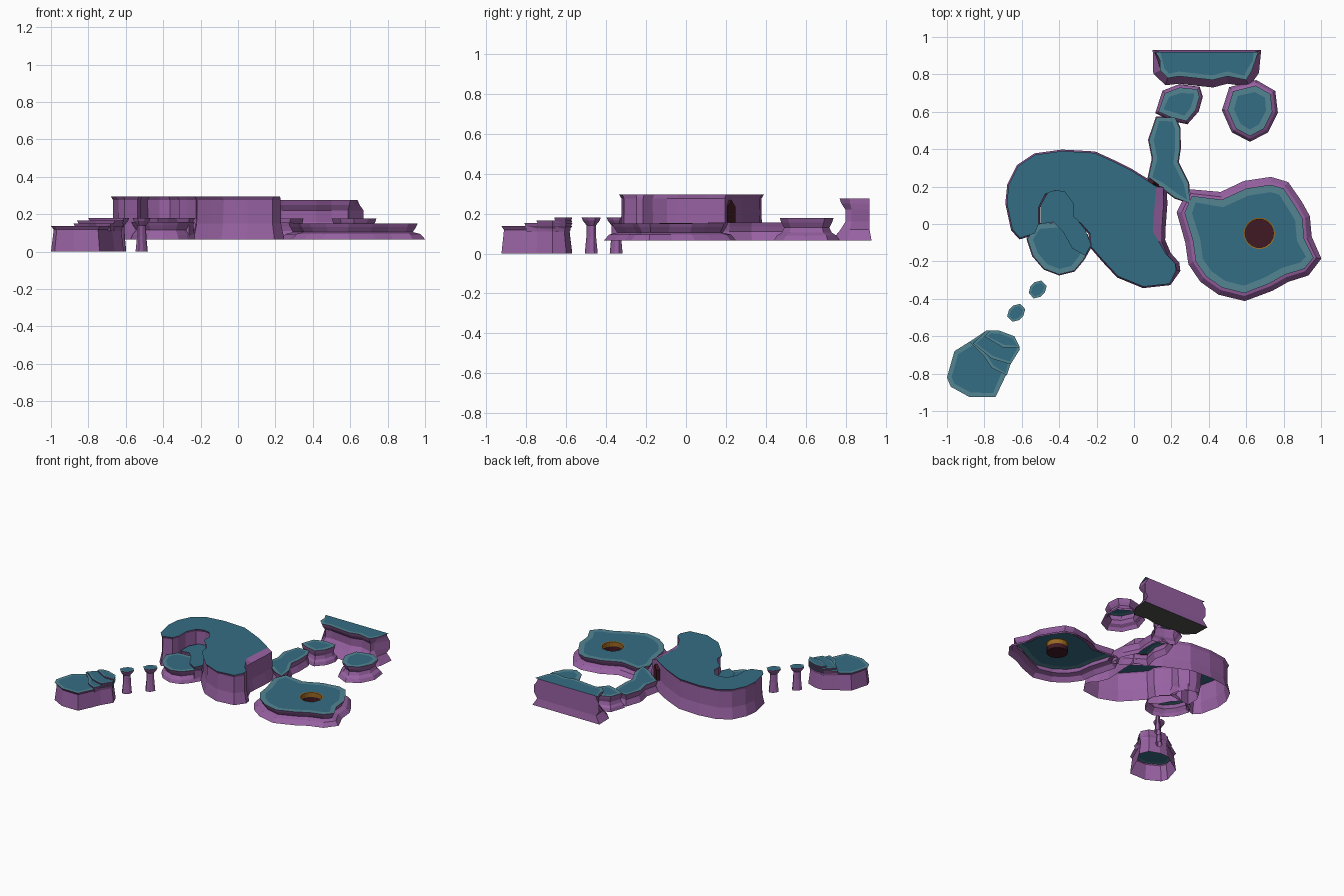
import bpy, bmesh, math
from mathutils import Vector

if "Cube" in bpy.data.objects:
    bpy.data.objects.remove(bpy.data.objects["Cube"])


def mat(name, rgb):
    m = bpy.data.materials.new(name)
    m.diffuse_color = (*rgb, 1)
    m.use_nodes = True
    m.node_tree.nodes["Principled BSDF"].inputs["Base Color"].default_value = m.diffuse_color
    return m


ROCK = mat("purple_rock", (0.31, 0.12, 0.36))
TURF = mat("teal_turf", (0.036, 0.155, 0.235))
RIM = mat("pale_turf", (0.085, 0.235, 0.29))
DARK = mat("dark_red", (0.05, 0.01, 0.018))
GOLD = mat("orange_ring", (0.32, 0.14, 0.015))
GREY = mat("grey_base", (0.08, 0.08, 0.075))


def finish(name, bm, mats):
    me = bpy.data.meshes.new(name)
    bm.to_mesh(me)
    bm.free()
    for m in mats:
        me.materials.append(m)
    ob = bpy.data.objects.new(name, me)
    bpy.context.collection.objects.link(ob)
    return ob


def island(name, pts, profile, rim=0.0, hole=None, flat_y=None, closed=False, push={}):
    """Outline in hundredths; profile = (z, outward offset) from top to bottom."""
    p = [Vector((x / 100, y / 100)) for x, y in pts]
    n = len(p)
    area = sum(p[i].x * p[(i + 1) % n].y - p[(i + 1) % n].x * p[i].y for i in range(n))
    s = 1 if area > 0 else -1
    nrm = []
    for i in range(n):
        a, b = (p[i] - p[i - 1]).normalized(), (p[(i + 1) % n] - p[i]).normalized()
        t = (a + b).normalized()
        nrm.append(Vector((t.y, -t.x)) * s)
    bm = bmesh.new()

    def ring(z, off, pushed=False):
        out = []
        for i in range(n):
            q = p[i] + nrm[i] * off
            if pushed:
                q.x += push.get(i, 0)
            if flat_y is not None and abs(p[i].y - flat_y) < 1e-4:
                q = Vector((p[i].x + math.copysign(off, nrm[i].x), flat_y + max(off, 0) * 0.25))
            out.append(bm.verts.new((q.x, q.y, z)))
        return out if s > 0 else [out[0]] + out[:0:-1]

    def band(a, b, mi):
        for i in range(n):
            j = (i + 1) % n
            bm.faces.new((a[i], b[i], b[j], a[j])).material_index = mi

    rings = [ring(z, o, k > 0) for k, (z, o) in enumerate(profile)]
    for a, b in zip(rings, rings[1:]):
        band(a, b, 0)
    top = rings[0]
    if rim:
        inner = ring(profile[0][0], -rim)
        band(inner, top, 2)
        top = inner
    if hole:
        cx, cy, r, k = hole
        c = [bm.verts.new((cx + r * math.cos(2 * math.pi * i / k),
                           cy + r * math.sin(2 * math.pi * i / k), profile[0][0])) for i in range(k)]
        edges = [bm.edges.new((c[i], c[(i + 1) % k])) for i in range(k)]
        edges += [bm.edges.get((top[i], top[(i + 1) % n])) for i in range(n)]
        res = bmesh.ops.triangle_fill(bm, edges=edges, use_beauty=True)
        for f in res["geom"]:
            if isinstance(f, bmesh.types.BMFace):
                f.material_index = 1
                f.normal_update()
                if f.normal.z < 0:
                    f.normal_flip()
    else:
        bm.faces.new(top).material_index = 1
    if closed:
        bm.faces.new(rings[-1][::-1]).material_index = 3
    return finish(name, bm, [ROCK, TURF, RIM, GREY])


# Main C-shaped plateau; its east wall leans out towards the base
island("main_plateau", [(-68, 11), (-67, 21), (-62, 31), (-53, 37), (-38.5, 39), (-21, 38), (-10, 33),
       (-2, 29), (6, 24), (12, 20), (11, 10), (10, -4), (13, -9), (17, -16), (22, -21), (22.5, -25),
       (19, -32), (5, -33.5), (-8.5, -28), (-16, -20), (-23, -12), (-23.5, -5), (-28, 0), (-32.5, 4),
       (-32.5, 11), (-37, 17), (-42, 18), (-47.5, 16), (-51, 9), (-51, 0), (-53, -5), (-61, -7.5), (-65, -3)],
       [(0.295, 0), (0.275, -0.012), (0.15, -0.01), (0.065, 0.008)],
       push={9: 0.05, 10: 0.06, 11: 0.06, 12: 0.03, 13: 0.02, 14: 0.015, 15: 0.015})

# Landing in the mouth of the plateau, with a raised alcove floor
island("landing", [(-57, -8), (-52, 0), (-33, 1.5), (-25, -6), (-23, -12), (-27, -19), (-32, -25),
       (-40, -27), (-48, -24), (-54, -17)],
       [(0.16, 0), (0.14, -0.01), (0.115, -0.025), (0.09, -0.005), (0.065, 0.005)], rim=0.03)
island("alcove_floor", [(-50, 0), (-50, 10), (-46, 17), (-41, 18), (-36, 17), (-32, 10), (-31, 3),
       (-26, -3), (-23, -11), (-26, -17), (-33, -13), (-38, -4), (-43, 1)],
       [(0.18, 0), (0.16, -0.01), (0.065, 0)])

# Front-left outcrop and its rising steps
island("outcrop", [(-100, -82), (-96, -68), (-88, -63), (-79, -57), (-72, -57), (-64, -60), (-61, -67),
       (-66, -75), (-69.5, -83), (-74, -92.5), (-88, -92.5), (-98, -87)],
       [(0.137, 0), (0.118, -0.015), (0, 0)], rim=0.025)
STEPS = [[(-88, -63), (-79, -57), (-72, -57), (-64, -60), (-61, -67), (-66, -75), (-68, -81), (-76, -77), (-80, -71)],
         [(-86, -64), (-79, -57), (-72, -57), (-64, -60), (-61, -67), (-66, -75), (-76, -72)],
         [(-80, -60), (-77, -57), (-72, -57), (-64, -60), (-61, -66), (-70, -66)]]
for i, outline in enumerate(STEPS):
    z = 0.152 + 0.014 * i
    island(f"outcrop_step_{i + 1}", outline, [(z, 0), (z - 0.014, -0.006), (0.11, -0.012)], rim=0.015)

# Two stepping pillars
for i, (x, y) in enumerate([(-51.5, -35), (-63, -47.5)]):
    ring = [(x + r * math.cos(a), y + r * math.sin(a)) for a, r in
            ((math.radians(22 + 45 * k), (5.2, 4.2)[k % 4 > 1]) for k in range(8))]
    island(f"pillar_{i + 1}", ring, [(0.18, 0), (0.165, -0.006), (0.14, -0.026), (0.08, -0.024), (0, -0.016)], rim=0.012)

# Causeway leading back from the plateau
island("causeway", [(12, 57), (22, 57), (24.5, 51), (24.5, 40), (23.5, 33), (29, 22), (30, 11), (22, 14),
       (14, 20), (7.5, 24), (10, 35), (8, 45)],
       [(0.155, 0), (0.135, -0.008), (0.11, -0.015), (0.065, 0.005)], rim=0.025)
PAD = [(0.178, 0), (0.155, -0.008), (0.13, -0.022), (0.105, -0.01), (0.09, 0.015), (0.065, 0.03)]
island("causeway_head", [(13, 60), (16.5, 70), (24.5, 73), (34, 72), (35, 68), (33, 61), (28, 55), (20, 57)],
       [(z, o * 0.6) for z, o in PAD], rim=0.03)

# Round pad
island("round_pad", [(50, 61), (53, 71), (65, 74), (73, 69.5), (74, 60), (69.5, 51), (62, 47), (54.5, 51)],
       PAD, rim=0.035)

# Back slab with a flat rear face and a pinched waist
island("back_slab", [(14, 92), (64, 92), (63, 82), (60, 77), (50, 79), (42, 77), (33, 78), (24, 79), (18, 78), (14, 82)],
       [(0.275, 0), (0.25, -0.01), (0.22, -0.032), (0.16, -0.032), (0.12, -0.005), (0.065, 0.04)],
       rim=0.025, flat_y=0.92, closed=True)

# Large right island with a round pit
island("right_island", [(27, 6), (31, 15), (47, 13), (60, 19), (73, 21), (80, 19), (86, 10), (90, 3), (91, -8),
       (96, -18), (91, -24), (81, -27), (72, -32), (59, -37), (47, -34), (38.5, -28), (33, -20), (31.5, -9)],
       [(0.15, 0), (0.132, -0.008), (0.105, -0.025), (0.095, 0.015), (0.065, 0.042)],
       rim=0.04, hole=(0.67, -0.05, 0.082, 18))

# Pit lining: orange collar above a dark cup
bm = bmesh.new()
loops = [[bm.verts.new((0.67 + r * math.cos(math.tau * k / 18), -0.05 + r * math.sin(math.tau * k / 18), z))
          for k in range(18)] for r, z in ((0.084, 0.152), (0.076, 0.15), (0.076, 0.115), (0.076, 0.08))]
for j, mi in enumerate((0, 0, 1)):
    for k in range(18):
        m = (k + 1) % 18
        bm.faces.new((loops[j][k], loops[j][m], loops[j + 1][m], loops[j + 1][k])).material_index = mi
bm.faces.new(loops[3]).material_index = 1
finish("pit_lining", bm, [GOLD, DARK])

# Pointed doorway where the causeway meets the plateau
bm = bmesh.new()
c, out, side = Vector((0.105, 0.222, 0)), Vector((0.6, 0.8, 0)), Vector((0.8, -0.6, 0))
arch = [(-0.032, 0.15), (0.032, 0.15), (0.032, 0.235), (0, 0.268), (-0.032, 0.235)]
ends = [[bm.verts.new(c + out * d + side * u + Vector((0, 0, z))) for u, z in arch] for d in (0.008, -0.11)]
bm.faces.new(ends[0])
bm.faces.new(ends[1][::-1])
for k in range(5):
    m = (k + 1) % 5
    bm.faces.new((ends[0][k], ends[1][k], ends[1][m], ends[0][m]))
bmesh.ops.recalc_face_normals(bm, faces=bm.faces)
finish("doorway", bm, [DARK])
